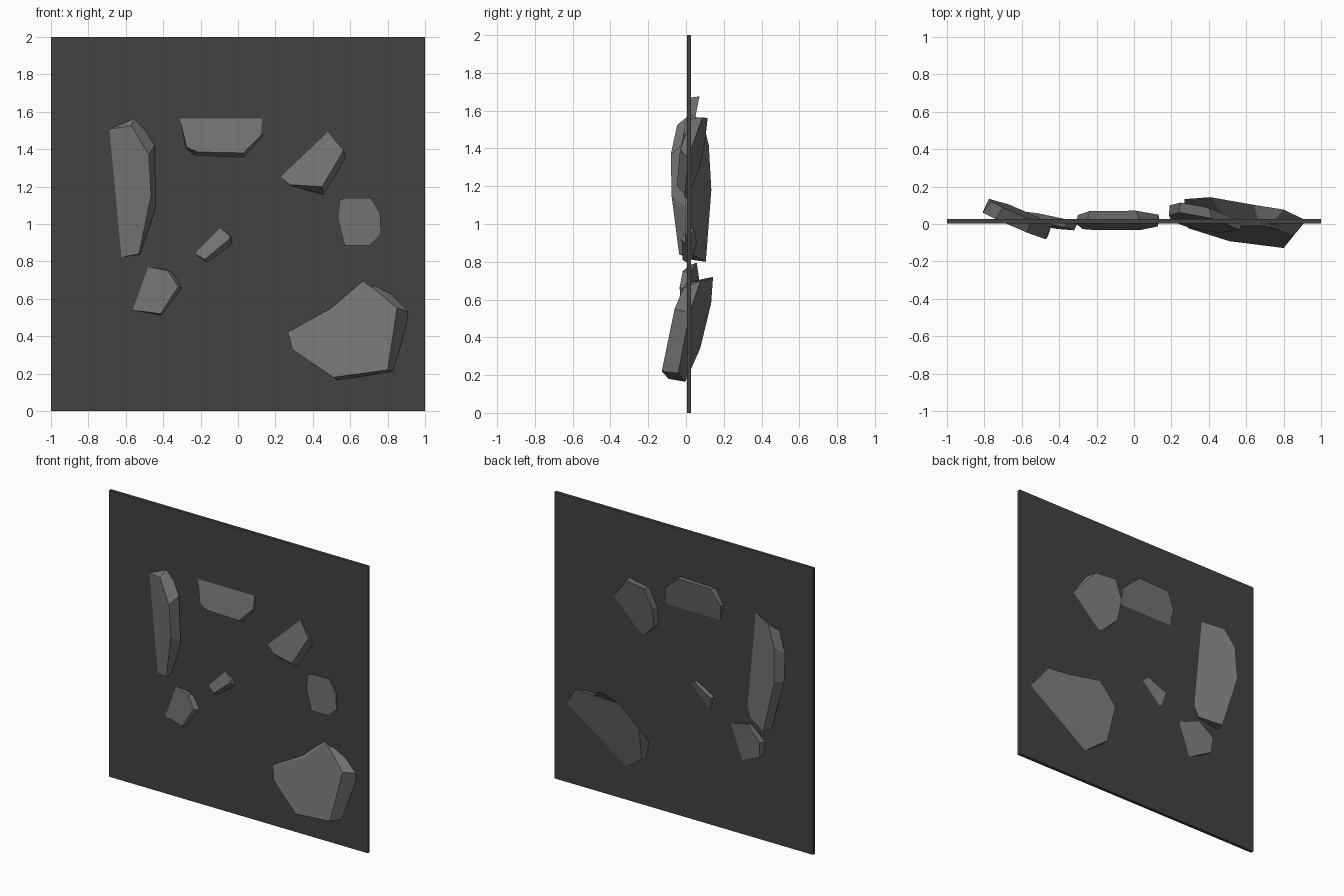
import bpy, bmesh


def material(name, v):
    m = bpy.data.materials.new(name)
    m.diffuse_color = (v, v, v, 1)
    return m


PANEL = material("dark_grey", 0.055)
STONE = material("stone_grey", 0.17)


def finish(bm, name, mat):
    bmesh.ops.recalc_face_normals(bm, faces=bm.faces[:])
    me = bpy.data.meshes.new(name)
    bm.to_mesh(me)
    bm.free()
    me.materials.append(mat)
    ob = bpy.data.objects.new(name, me)
    bpy.context.collection.objects.link(ob)
    return ob


def stone(name, plane, depth, front, back):
    """Tilted slab: front and back (x, z) outlines on the planes
    y = c + a*x + b*z and the same plane moved back by depth."""
    c, a, b = plane
    bm = bmesh.new()
    f = [bm.verts.new((x, c + a * x + b * z, z)) for x, z in front]
    r = [bm.verts.new((x, c + a * x + b * z + depth, z)) for x, z in back]
    bm.faces.new(f)
    bm.faces.new(r[::-1])
    n = len(f)
    for i in range(n):
        j = (i + 1) % n
        bm.faces.new((f[j], f[i], r[i], r[j]))
    return finish(bm, name, STONE)


# Backing panel
bm = bmesh.new()
bmesh.ops.create_cube(bm, size=1)
for v in bm.verts:
    v.co = (v.co.x * 2, v.co.y * 0.022 + 0.015, v.co.z * 2 + 1)
finish(bm, "backing_panel", PANEL)

# Tall stone, upper left
stone("tall_stone", (-0.228, -0.425, -0.04), 0.08,
      [(-.74, 1.5), (-.57, 1.525), (-.477, 1.37), (-.465, 1.15),
       (-.53, .84), (-.69, .81), (-.807, 1.18), (-.807, 1.37)],
      [(-.70, 1.55), (-.55, 1.58), (-.445, 1.42), (-.44, 1.09),
       (-.52, .835), (-.67, .80), (-.775, 1.18), (-.765, 1.42)])

# Wide stone, top middle
stone("wide_stone", (-0.309, 0, 0.2), 0.045,
      [(-.25, 1.66), (.03, 1.67), (.127, 1.58), (.127, 1.48),
       (.03, 1.38), (-.215, 1.385), (-.275, 1.41), (-.31, 1.56)],
      [(-.235, 1.67), (.01, 1.675), (.13, 1.57), (.135, 1.46),
       (.035, 1.355), (-.23, 1.365), (-.28, 1.405), (-.30, 1.56)])

# Angled stone, upper right
stone("angled_stone", (-0.203, -0.19, 0.2), 0.053,
      [(.187, 1.42), (.24, 1.55), (.42, 1.56), (.565, 1.395),
       (.45, 1.20), (.277, 1.21), (.2, 1.28)],
      [(.19, 1.43), (.25, 1.56), (.40, 1.565), (.577, 1.35),
       (.455, 1.157), (.29, 1.20), (.2, 1.29)])

# Flat stone, barely proud of the panel
flat = [(.545, 1.13), (.58, 1.14), (.71, 1.14), (.76, 1.055),
        (.765, .945), (.705, .885), (.57, .885), (.533, 1.035)]
stone("flat_stone", (-0.006, 0, 0), 0.026, flat, flat)

# Small pebble, centre
stone("pebble", (-0.2645, -0.25, 0.25), 0.04,
      [(-.235, .90), (-.10, .98), (-.045, .94), (-.045, .92),
       (-.178, .81), (-.22, .835)],
      [(-.23, .90), (-.09, .975), (-.03, .93), (-.03, .89),
       (-.16, .79), (-.215, .82)])

# Lower left stone
stone("lower_left_stone", (-0.141, -0.19, 0.07), 0.045,
      [(-.62, .60), (-.63, .69), (-.53, .78), (-.375, .75),
       (-.32, .665), (-.413, .52), (-.56, .54)],
      [(-.61, .59), (-.62, .70), (-.51, .795), (-.34, .74),
       (-.30, .655), (-.41, .508), (-.455, .515)])

# Large boulder, lower right
stone("large_stone", (-0.0526, -0.158, 0.23), 0.095,
      [(.27, .42), (.52, .545), (.67, .69), (.72, .66),
       (.85, .55), (.80, .22), (.51, .18), (.29, .33)],
      [(.27, .58), (.41, .72), (.64, .70), (.80, .70),
       (.92, .53), (.83, .21), (.53, .165), (.29, .34)])
